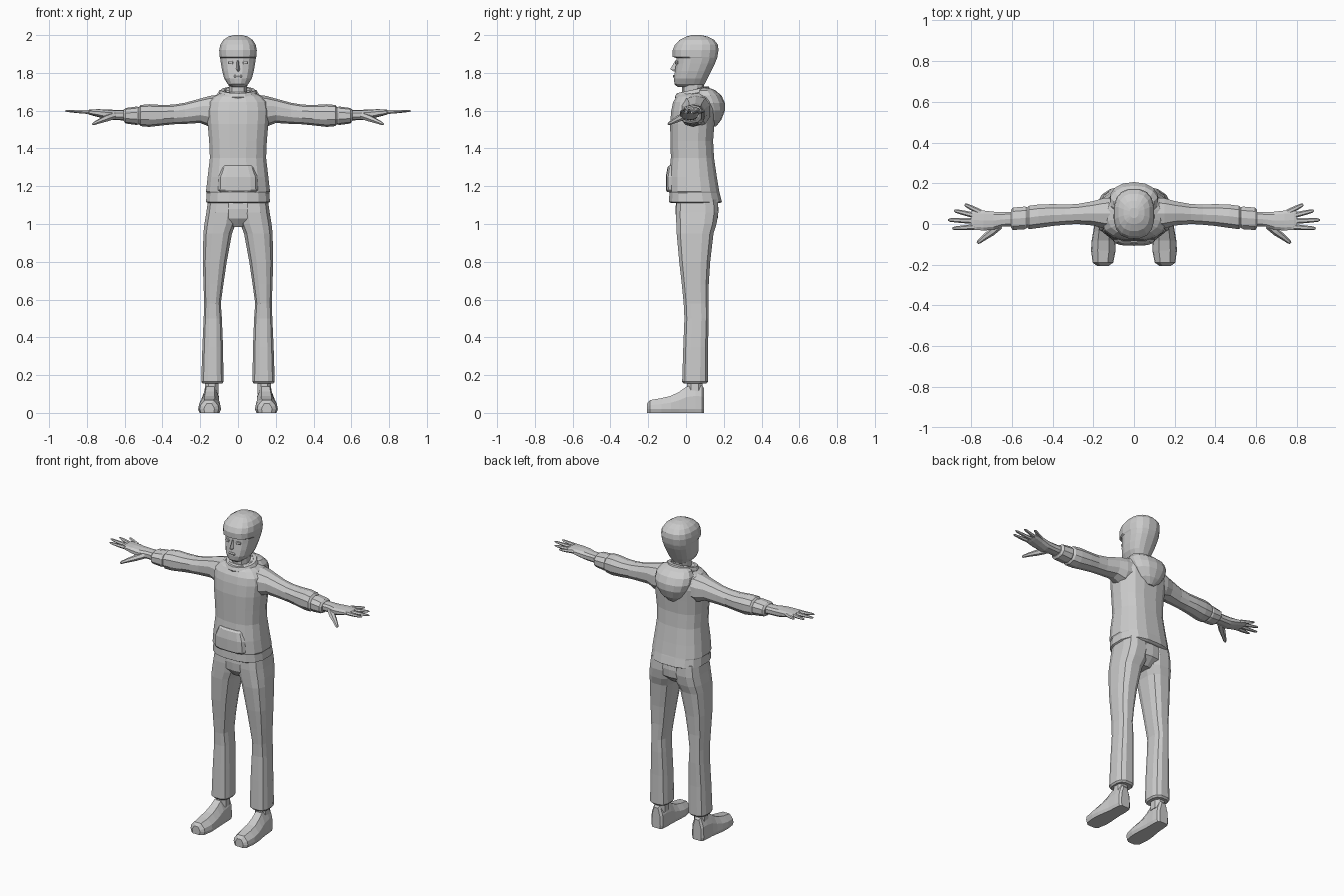
import bpy, bmesh, math
from mathutils import Vector

grey = bpy.data.materials.new("plain grey")
grey.diffuse_color = (0.6, 0.6, 0.6, 1)


def loft(name, rings, mirror=False):
    """Skin a list of equally sized point rings and cap both ends."""
    bm = bmesh.new()
    rows = [[bm.verts.new(p) for p in ring] for ring in rings]
    n = len(rows[0])
    for a, b in zip(rows, rows[1:]):
        for i in range(n):
            j = (i + 1) % n
            bm.faces.new((a[i], a[j], b[j], b[i]))
    bm.faces.new(rows[0])
    bm.faces.new(rows[-1])
    bmesh.ops.recalc_face_normals(bm, faces=bm.faces)
    me = bpy.data.meshes.new(name)
    bm.to_mesh(me)
    bm.free()
    me.materials.append(grey)
    ob = bpy.data.objects.new(name, me)
    bpy.context.collection.objects.link(ob)
    if mirror:
        ob.modifiers.new("Mirror", 'MIRROR').use_mirror_merge = False
    return ob


def oval(a0, a1, b0, b1, n, e=2.4):
    """Rounded box outline between two ranges."""
    pts = []
    for i in range(n):
        t = 2 * math.pi * (i + 0.5) / n
        c, s = math.cos(t), math.sin(t)
        u = math.copysign(abs(c) ** (2 / e), c)
        v = math.copysign(abs(s) ** (2 / e), s)
        pts.append(((a0 + a1) / 2 + u * (a1 - a0) / 2, (b0 + b1) / 2 + v * (b1 - b0) / 2))
    return pts


def upright(name, rows, n=14, e=2.4, mirror=False):
    """Rows: z, x min, x max, y min, y max."""
    return loft(name, [[(x, y, r[0]) for x, y in oval(*r[1:], n, e)] for r in rows], mirror)


def centred(name, rows, n=14, e=2.4):
    """Rows: z, half width, y min, y max."""
    return upright(name, [(z, -h, h, f, b) for z, h, f, b in rows], n, e)


def sideways(name, rows, n=10, e=2.3):
    """Rows: x, y min, y max, z min, z max."""
    return loft(name, [[(r[0], y, z) for y, z in oval(*r[1:], n, e)] for r in rows], True)


# Head with a hairline ledge over the face
centred("head", [
    (1.725, .035, -.045, .08), (1.74, .055, -.062, .10), (1.77, .074, -.066, .115),
    (1.81, .085, -.060, .135), (1.85, .092, -.054, .155), (1.878, .096, -.052, .166),
    (1.885, .099, -.072, .168), (1.92, .101, -.073, .174), (1.95, .095, -.060, .170),
    (1.975, .078, -.035, .150), (1.992, .052, 0, .115), (2.0, .022, .03, .08)], 16, 2.5)
centred("neck", [(1.62, .06, -.03, .10), (1.70, .05, -.02, .09), (1.76, .052, -.02, .10)], 10)
# Nose, eyes and mouth
loft("nose", [[(-w, -.045, z), (0, y, z), (w, -.045, z)]
              for z, w, y in [(1.866, .008, -.056), (1.82, .014, -.084), (1.807, .012, -.064)]])
upright("eye", [(1.847, .026, .052, -.058, -.04), (1.856, .024, .054, -.060, -.04),
                (1.862, .028, .05, -.058, -.04)], 8, 3, True)
centred("mouth", [(1.776, .022, -.068, -.05), (1.784, .026, -.071, -.05),
                  (1.790, .02, -.067, -.05)], 8, 3)

# Sweatshirt body
centred("sweatshirt", [
    (1.11, .160, -.080, .180), (1.117, .172, -.092, .192), (1.165, .168, -.090, .180),
    (1.172, .172, -.093, .178), (1.25, .163, -.093, .165), (1.35, .151, -.082, .150),
    (1.44, .155, -.084, .145), (1.53, .163, -.086, .152), (1.60, .168, -.080, .158),
    (1.645, .160, -.070, .150), (1.675, .130, -.052, .140), (1.70, .08, -.025, .115)], 16, 2.6)
centred("front_pocket", [(1.170, .100, -.100, 0), (1.18, .108, -.106, 0), (1.25, .105, -.107, 0),
                         (1.30, .085, -.098, 0), (1.31, .08, -.088, 0)], 14, 3.6)

# Hood hanging behind the neck, and its collar roll
centred("hood", [
    (1.515, .025, .12, .158), (1.55, .070, .09, .186), (1.60, .105, .06, .206),
    (1.64, .120, .04, .206), (1.68, .118, .03, .188), (1.708, .10, .04, .155),
    (1.72, .07, .06, .125)], 14, 2.2)
collar = []
for i in range(17):
    t = 2 * math.pi * i / 16
    out = Vector((math.sin(t), -math.cos(t), 0))
    mid = Vector((.082 * out.x, .035 + .075 * out.y, 1.69 + .018 * out.y))
    collar.append([mid + out * .02 * math.cos(a) + Vector((0, 0, .023 * math.sin(a)))
                   for a in [k * math.pi / 3 for k in range(6)]])
loft("collar", collar)

# Sleeves with cuffs
sideways("sleeve", [
    (.09, -.03, .135, 1.52, 1.685), (.15, -.025, .130, 1.515, 1.678),
    (.20, -.010, .115, 1.535, 1.664), (.28, -.002, .100, 1.530, 1.642),
    (.34, -.006, .098, 1.528, 1.632), (.40, -.012, .100, 1.522, 1.630),
    (.47, -.022, .098, 1.514, 1.634), (.515, -.028, .092, 1.518, 1.630),
    (.525, -.020, .084, 1.528, 1.618), (.535, -.028, .088, 1.524, 1.622),
    (.595, -.032, .083, 1.532, 1.614), (.605, -.02, .07, 1.545, 1.605)])
# Hands
sideways("palm", [
    (.58, -.012, .062, 1.548, 1.604), (.645, -.014, .060, 1.550, 1.604),
    (.69, -.030, .062, 1.552, 1.606), (.74, -.034, .068, 1.566, 1.608),
    (.785, -.030, .070, 1.578, 1.606), (.80, -.024, .064, 1.584, 1.602)], 10, 2.6)


def finger(name, path):
    """Path: x, y, z, radius across, radius up."""
    a, b = Vector(path[0][:2]), Vector(path[-1][:2])
    d = (b - a).normalized()
    rings = []
    for x, y, z, w, h in path:
        rings.append([(x - d.y * w * math.cos(t), y + d.x * w * math.cos(t), z + h * math.sin(t))
                      for t in [k * math.pi / 3 for k in range(6)]])
    loft(name, rings, True)


for name, base, tip in [("little_finger", (.755, .058), (.832, .096)),
                        ("ring_finger", (.775, .040), (.884, .066)),
                        ("middle_finger", (.78, .014), (.915, .020)),
                        ("index_finger", (.775, -.014), (.893, -.022))]:
    path = []
    for f, z, w, h in [(0, 1.592, .014, .012), (.55, 1.595, .012, .009),
                       (.9, 1.598, .009, .006), (1, 1.599, .004, .003)]:
        path.append((base[0] + f * (tip[0] - base[0]), base[1] + f * (tip[1] - base[1]), z, w, h))
    finger(name, path)
finger("thumb", [(.66, -.005, 1.572, .020, .020), (.70, -.040, 1.558, .019, .018),
                 (.735, -.066, 1.544, .014, .013), (.762, -.088, 1.532, .010, .009),
                 (.770, -.094, 1.529, .005, .004)])

# Trousers: seat and two legs
centred("trouser_seat", [(1.14, .150, -.05, .165), (1.08, .158, -.056, .172),
                         (1.03, .12, -.053, .168), (.985, .04, -.02, .12)], 14, 2.8)
upright("trouser_leg", [
    (1.13, .004, .160, -.052, .170), (1.06, .002, .170, -.056, .174),
    (1.00, .010, .180, -.054, .164), (.95, .030, .185, -.052, .148),
    (.80, .058, .188, -.038, .130), (.68, .076, .184, -.024, .122),
    (.58, .090, .180, -.014, .122), (.50, .084, .183, -.010, .122),
    (.35, .078, .190, -.016, .118), (.165, .075, .196, -.022, .118),
    (.155, .083, .188, -.012, .108)], 12, 2.8, True)

# Ankles and shoes
upright("ankle", [(.20, .103, .175, .005, .09), (.10, .10, .18, 0, .09)], 8, 2.4, True)
shoe = []
for y, x0, x1, top in [(-.206, .125, .18, .05), (-.19, .102, .203, .068), (-.13, .09, .211, .078),
                       (-.08, .092, .208, .09), (-.035, .096, .20, .112), (0, .098, .194, .138),
                       (.05, .098, .190, .15), (.085, .102, .186, .145), (.096, .115, .175, .13)]:
    w = x1 - x0
    shoe.append([(x0 + .06 * w, y, 0), (x1 - .06 * w, y, 0), (x1, y, .02), (x1 - .04 * w, y, top * .6),
                 (x1 - .27 * w, y, top), (x0 + .27 * w, y, top), (x0 + .04 * w, y, top * .6), (x0, y, .02)])
loft("shoe", shoe, True)
